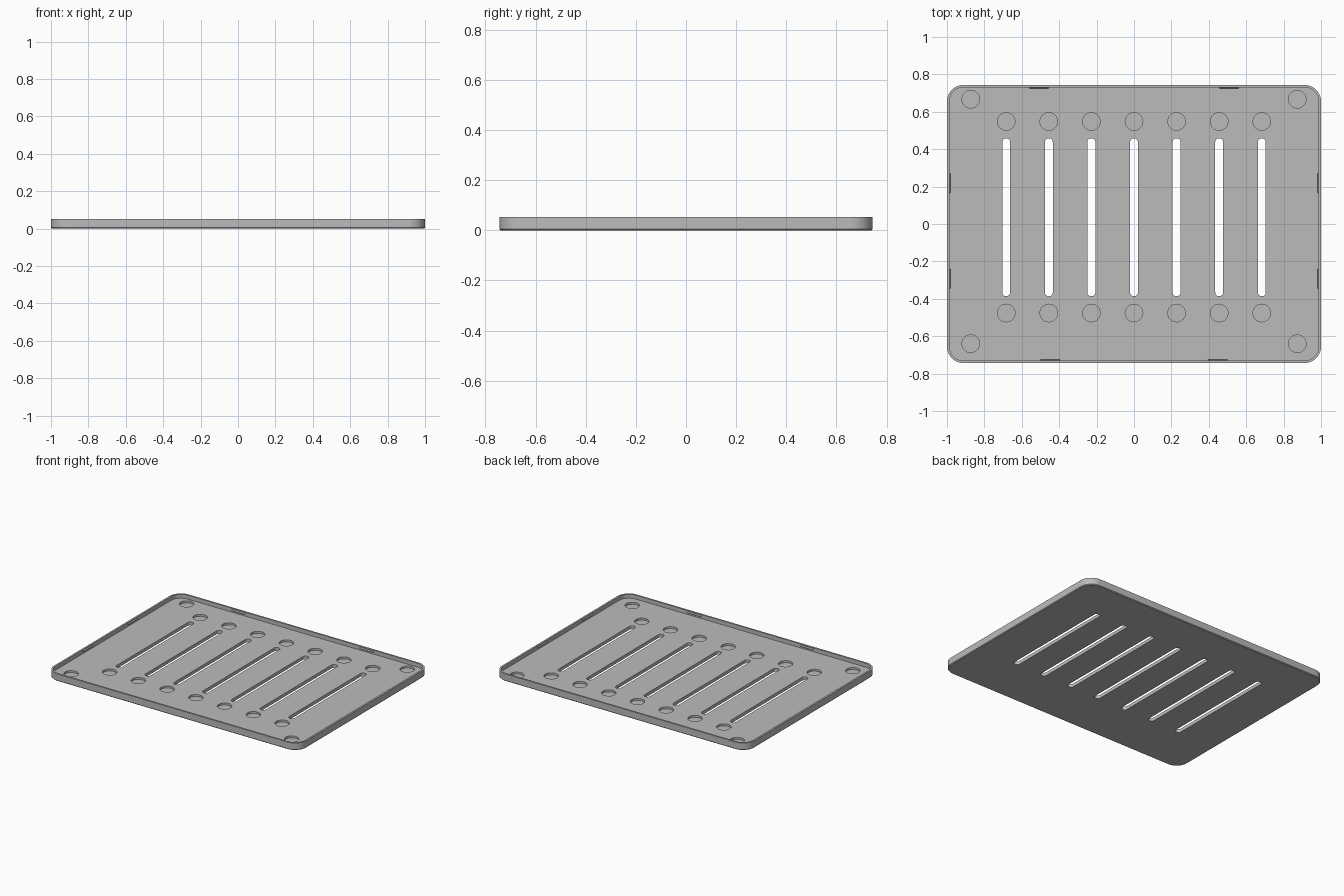
import bpy, bmesh
from math import pi, cos, sin

if "Cube" in bpy.data.objects:
    bpy.data.objects.remove(bpy.data.objects["Cube"], do_unlink=True)

grey = bpy.data.materials.new("plain grey")
grey.use_nodes = True
grey.diffuse_color = (0.5, 0.5, 0.5, 1)
grey.node_tree.nodes["Principled BSDF"].inputs["Base Color"].default_value = (0.5, 0.5, 0.5, 1)

HALF_X, HALF_Y, HEIGHT = 1.0, 0.744, 0.052
WALL, FLOOR, RECESS, CHAMFER, CORNER = 0.013, 0.024, 0.010, 0.005, 0.09


def rounded_ring(bm, cx, cy, hx, hy, r, z, steps=10):
    """Counter-clockwise loop of vertices around a rounded rectangle."""
    ring = []
    for q, (sx, sy) in enumerate([(1, 1), (-1, 1), (-1, -1), (1, -1)]):
        for i in range(steps + 1):
            a = (q + i / steps) * pi / 2
            ring.append(bm.verts.new((cx + sx * (hx - r) + r * cos(a),
                                      cy + sy * (hy - r) + r * sin(a), z)))
    return ring


def loft(bm, rings):
    """Skin a closed solid through the rings, capping both ends."""
    n = len(rings[0])
    for a, b in zip(rings, rings[1:]):
        for i in range(n):
            j = (i + 1) % n
            bm.faces.new((a[i], a[j], b[j], b[i]))
    bm.faces.new(rings[0][::-1])
    bm.faces.new(rings[-1])


def finish(bm, name):
    bmesh.ops.recalc_face_normals(bm, faces=bm.faces)
    mesh = bpy.data.meshes.new(name)
    bm.to_mesh(mesh)
    bm.free()
    mesh.materials.append(grey)
    obj = bpy.data.objects.new(name, mesh)
    bpy.context.collection.objects.link(obj)
    return obj


# Tray: chamfered underside, upright rim, sunken floor
bm = bmesh.new()
sections = [(CHAMFER, 0), (0, CHAMFER), (0, HEIGHT), (WALL, HEIGHT), (WALL, FLOOR)]
loft(bm, [rounded_ring(bm, 0, 0, HALF_X - d, HALF_Y - d, CORNER - d, z) for d, z in sections])
tray = finish(bm, "tray")

# Cutters: long vent slots, with a round recess past each end and in each corner
slots, recesses = bmesh.new(), bmesh.new()
spots = [(x, y) for x in (-0.873, 0.873) for y in (-0.64, 0.667)]
for i in range(-3, 4):
    x = i * 0.2277
    loft(slots, [rounded_ring(slots, x, 0.036, 0.021, 0.422, 0.019, z, 5) for z in (-0.1, 0.1)])
    spots += [(x, -0.476), (x, 0.548)]
for x, y in spots:
    loft(recesses, [rounded_ring(recesses, x, y, 0.047, 0.047, 0.0469, z, 8) for z in (RECESS, 0.1)])

for cutter in (finish(slots, "slot_cutter"), finish(recesses, "recess_cutter")):
    cutter.hide_render = True
    mod = tray.modifiers.new("cut", 'BOOLEAN')
    mod.operation, mod.solver, mod.object = 'DIFFERENCE', 'EXACT', cutter
    bpy.context.view_layer.objects.active = tray
    bpy.ops.object.modifier_apply(modifier=mod.name)
    bpy.data.objects.remove(cutter, do_unlink=True)

bpy.ops.object.select_all(action='DESELECT')
tray.select_set(True)
bpy.context.view_layer.objects.active = tray
bpy.ops.object.shade_smooth_by_angle(angle=pi / 6)


def snap_ridge(name, x, y, nx, ny):
    """Small triangular ridge on the inner rim, pointing along (nx, ny)."""
    bm = bmesh.new()
    ends = []
    for s in (-0.052, 0.052):
        ends.append([bm.verts.new((x + nx * out + ny * s, y + ny * out + nx * s, z))
                     for out, z in [(-0.003, 0.048), (0.007, 0.040), (-0.003, 0.032)]])
    loft(bm, ends)
    finish(bm, name)


# Snap ridges on all four walls
inner_x, inner_y = HALF_X - WALL, HALF_Y - WALL
for side, s in (("right", -1), ("left", 1)):
    snap_ridge(f"back_{side}_ridge", s * 0.508, inner_y, 0, -1)
    snap_ridge(f"front_{side}_ridge", s * 0.447, -inner_y, 0, 1)
    snap_ridge(f"{side}_rear_ridge", s * inner_x, 0.217, -s, 0)
    snap_ridge(f"{side}_fore_ridge", s * inner_x, -0.292, -s, 0)
